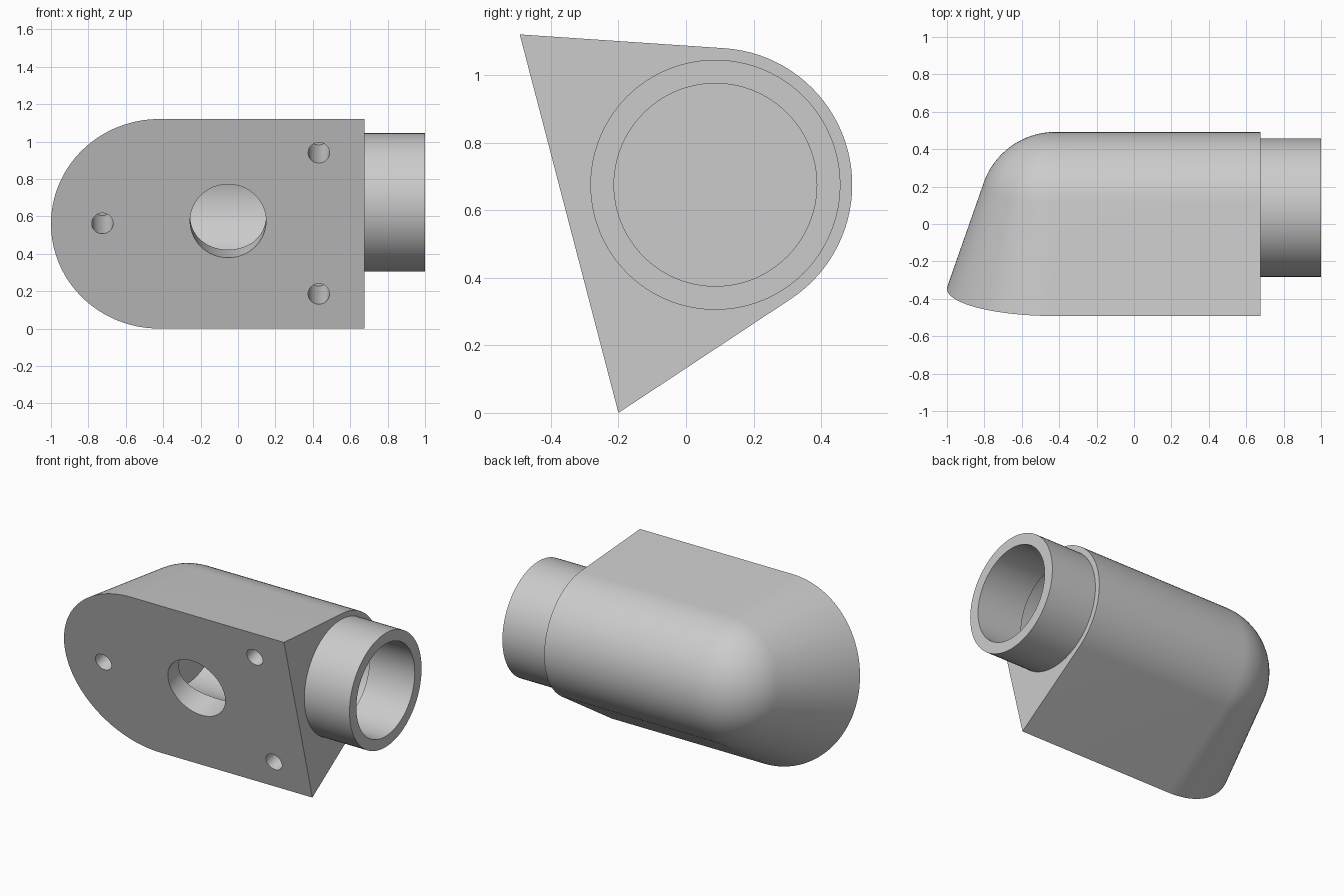
import bpy, bmesh, math
from mathutils import Vector, Matrix

if "Cube" in bpy.data.objects:
    bpy.data.objects.remove(bpy.data.objects["Cube"])

# Main dimensions
FOOT = Vector((0, -0.20, 0.0))           # lower edge of the sloped mounting face
HEAD = Vector((0, -0.492, 1.12))         # upper edge of the sloped mounting face
AXIS = Vector((0, 0.087, 0.675))         # axis of the round housing, along x
END_X, R_BODY, R_CAVITY = 0.675, 0.405, 0.335
R_TUBE, R_BORE = 0.37, 0.30
SLOPE = (HEAD - FOOT).normalized()
INWARD = Vector((0, SLOPE.z, -SLOPE.y))  # into the body from the mounting face
R_FACE = (HEAD - FOOT).length / 2
ROUND_X = -1 + R_FACE                    # centre of the rounded end
X = Vector((1, 0, 0))

grey = bpy.data.materials.new("light grey")
grey.diffuse_color = (0.6, 0.6, 0.6, 1)
grey.use_nodes = True
grey.node_tree.nodes["Principled BSDF"].inputs["Base Color"].default_value = grey.diffuse_color


def finish(name, bm):
    bmesh.ops.recalc_face_normals(bm, faces=bm.faces)
    mesh = bpy.data.meshes.new(name)
    bm.to_mesh(mesh)
    bm.free()
    mesh.materials.append(grey)
    obj = bpy.data.objects.new(name, mesh)
    bpy.context.collection.objects.link(obj)
    return obj


def rod(name, start, direction, radius, length, sides=96):
    bm = bmesh.new()
    turn = direction.to_track_quat('Z', 'Y').to_matrix().to_4x4()
    place = Matrix.Translation(start + direction * length / 2) @ turn
    bmesh.ops.create_cone(bm, cap_ends=True, segments=sides, radius1=radius,
                          radius2=radius, depth=length, matrix=place)
    return finish(name, bm)


def combine(target, tool, operation):
    mod = target.modifiers.new(tool.name, 'BOOLEAN')
    mod.operation, mod.solver, mod.object = operation, 'EXACT', tool
    deps = bpy.context.evaluated_depsgraph_get()
    result = bpy.data.meshes.new_from_object(target.evaluated_get(deps))
    target.modifiers.clear()
    target.data = result
    bpy.data.objects.remove(tool)


def on_face(x, z):
    return Vector((x, 0, 0)) + FOOT + SLOPE * (z / SLOPE.z)


# Housing: hull of the half-rounded mounting face and a round-ended cylinder
bm = bmesh.new()
mid = (FOOT + HEAD) / 2
for i in range(65):
    a = math.pi * i / 64
    bm.verts.new(mid + X * (ROUND_X - R_FACE * math.sin(a)) + SLOPE * R_FACE * math.cos(a))
for edge in (FOOT, HEAD):
    bm.verts.new(edge + X * END_X)
rings = [(END_X, R_BODY)]
for j in range(20):
    a = math.pi / 2 * j / 20
    rings.append((ROUND_X - R_BODY * math.sin(a), R_BODY * math.cos(a)))
for x, r in rings:
    for i in range(96):
        a = 2 * math.pi * i / 96
        bm.verts.new((x, AXIS.y + r * math.cos(a), AXIS.z + r * math.sin(a)))
bm.verts.new(AXIS + X * (ROUND_X - R_BODY))
hull = bmesh.ops.convex_hull(bm, input=bm.verts)
loose = [v for v in bm.verts if not v.link_faces]
bmesh.ops.delete(bm, geom=loose, context='VERTS')
bmesh.ops.dissolve_limit(bm, angle_limit=0.002, verts=bm.verts, edges=bm.edges)
housing = finish("pipe_housing", bm)

# Tube stub on the open end
combine(housing, rod("tube_stub", AXIS + X * 0.5, X, R_TUBE, 0.5), 'UNION')

# Inner cavity and the narrower bore of the tube
combine(housing, rod("cavity", AXIS + X * ROUND_X, X, R_CAVITY, END_X - ROUND_X), 'DIFFERENCE')
combine(housing, rod("bore", AXIS + X * 0.5, X, R_BORE, 0.6), 'DIFFERENCE')

# Port through the mounting face into the cavity
combine(housing, rod("port", on_face(-0.053, 0.575) - INWARD * 0.1, INWARD, 0.203, 0.5), 'DIFFERENCE')

# Three blind screw holes
for x, z in ((-0.725, 0.562), (0.432, 0.94), (0.432, 0.185)):
    combine(housing, rod("screw_hole", on_face(x, z) - INWARD * 0.1, INWARD, 0.057, 0.485, 40), 'DIFFERENCE')

# Smooth round surfaces, crisp edges
bpy.context.view_layer.objects.active = housing
housing.select_set(True)
bpy.ops.object.shade_smooth_by_angle(angle=math.radians(25))
